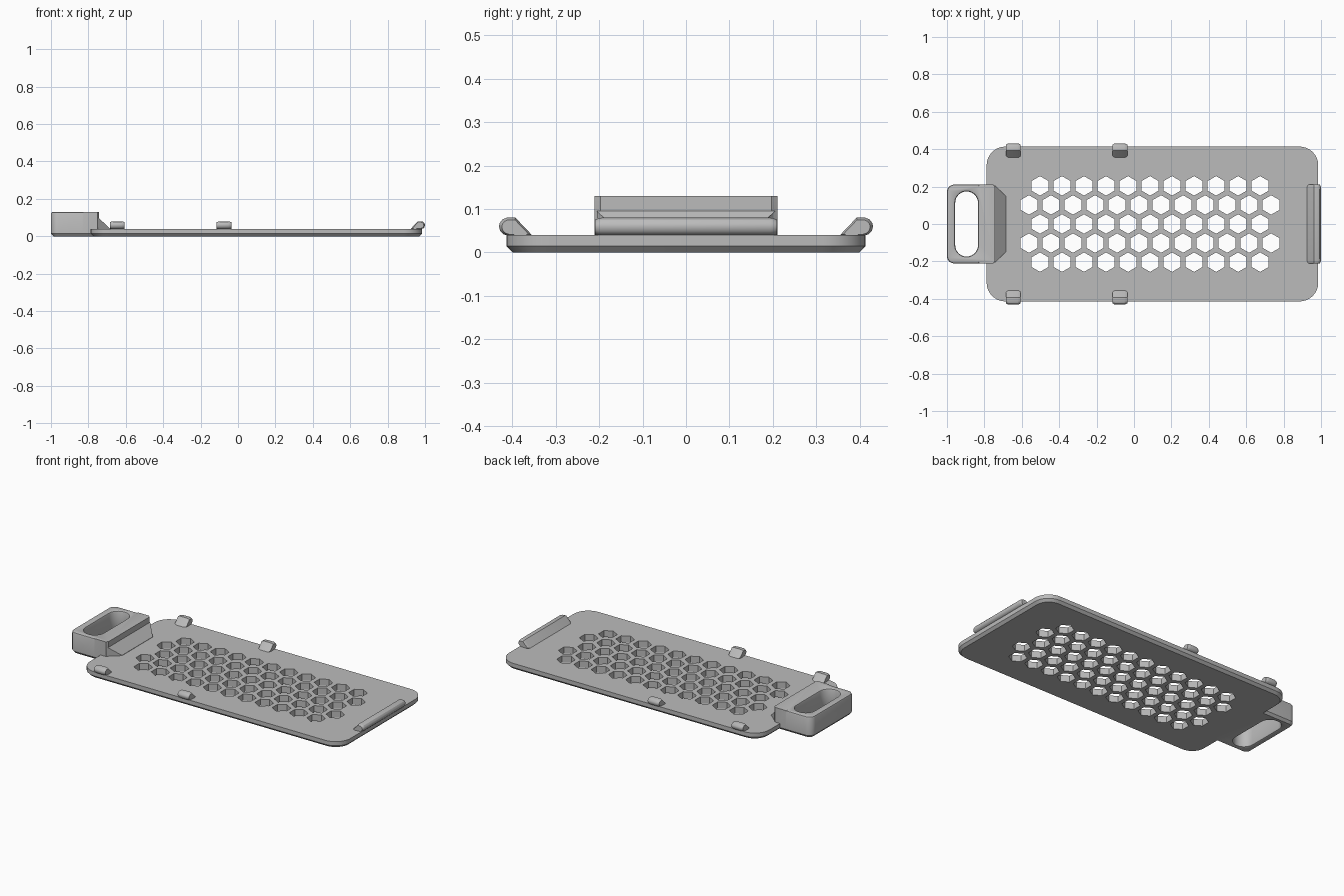
import bpy, bmesh, math
from mathutils import Vector

if "Cube" in bpy.data.objects:
    bpy.data.objects.remove(bpy.data.objects["Cube"])

grey = bpy.data.materials.new("light grey plastic")
grey.diffuse_color = (0.5, 0.5, 0.5, 1)
grey.use_nodes = True
grey.node_tree.nodes["Principled BSDF"].inputs["Base Color"].default_value = grey.diffuse_color


def build(name, lofts):
    """Each loft is a list of point loops, skinned in order and capped at both ends."""
    bm = bmesh.new()
    for loops in lofts:
        rings = [[bm.verts.new(p) for p in loop] for loop in loops]
        n = len(rings[0])
        for a, b in zip(rings, rings[1:]):
            for i in range(n):
                j = (i + 1) % n
                bm.faces.new((a[i], a[j], b[j], b[i]))
        bm.faces.new(rings[0][::-1])
        bm.faces.new(rings[-1])
    bmesh.ops.recalc_face_normals(bm, faces=bm.faces)
    mesh = bpy.data.meshes.new(name)
    bm.to_mesh(mesh)
    bm.free()
    obj = bpy.data.objects.new(name, mesh)
    bpy.context.collection.objects.link(obj)
    mesh.materials.append(grey)
    return obj


def activate(obj):
    bpy.ops.object.select_all(action='DESELECT')
    obj.select_set(True)
    bpy.context.view_layer.objects.active = obj


def smooth(obj):
    activate(obj)
    bpy.ops.object.shade_smooth_by_angle(angle=math.radians(30))


def cut(obj, cutter):
    mod = obj.modifiers.new("cut", 'BOOLEAN')
    mod.operation = 'DIFFERENCE'
    mod.solver = 'EXACT'
    mod.object = cutter
    activate(obj)
    bpy.ops.object.modifier_apply(modifier=mod.name)
    bpy.data.objects.remove(cutter)


def arc(cx, cy, r, start, end, steps=8):
    return [(cx + r * math.cos(math.radians(start + (end - start) * i / steps)),
             cy + r * math.sin(math.radians(start + (end - start) * i / steps)))
            for i in range(steps + 1)]


def at(points, z):
    return [Vector((x, y, z)) for x, y in points]


# Tray plate with a chamfered lower edge
def plate_outline(d):
    x0, x1, y, r = -0.788, 0.985, 0.414, 0.10
    k = r - d
    return (arc(x1 - r, y - r, k, 0, 90) + arc(x0 + r, y - r, k, 90, 180)
            + arc(x0 + r, r - y, k, 180, 270) + arc(x1 - r, r - y, k, 270, 360))


plate = build("tray_plate", [[at(plate_outline(0.015), 0), at(plate_outline(0), 0.015),
                              at(plate_outline(0), 0.04)]])

# Honeycomb of hexagonal drain holes
pitch, holes = 0.1177, []
for row in range(-2, 3):
    count = 12 if row % 2 else 11
    for i in range(count):
        cx = 0.086 + (i - (count - 1) / 2) * pitch
        hexagon = arc(cx, row * pitch * 0.866, 0.052, 30, 330, 5)
        holes.append([at(hexagon, -0.05), at(hexagon, 0.1)])
cut(plate, build("hole_cutter", holes))
smooth(plate)


# Raised handle block, its top edge rounded around the outer end only
def handle_outline(d, inner=None):
    y, r, x0, x1 = 0.211, 0.04, -1.0, -0.742
    e = d if inner is None else inner
    half = [(x1, y - 0.014 - e), (x1 - 0.010, y - e), (-0.825, y - e), (-0.832, y - d)]
    half += arc(x0 + r, y - r, r - d, 90, 180)
    return half + [(px, -py) for px, py in reversed(half)]


handle = build("handle", [[at(handle_outline(0.013), 0), at(handle_outline(0), 0.015),
                           at(handle_outline(0), 0.120),
                           at(handle_outline(0.003, 0), 0.127),
                           at(handle_outline(0.010, 0), 0.13)]])


# Oval grip slot, flared at both rims
def slot(r):
    return arc(-0.895, 0.113, r, 0, 180, 16) + arc(-0.895, -0.113, r, 180, 360, 16)


levels = [(0.071, -0.02), (0.071, 0), (0.064, 0.003), (0.061, 0.010),
          (0.061, 0.120), (0.064, 0.127), (0.071, 0.13), (0.071, 0.15)]
cut(handle, build("slot_cutter", [[at(slot(r), z) for r, z in levels]]))
smooth(handle)

# Sloping gusset joining the handle to the plate
build("handle_gusset", [[
    [Vector(p) for p in ((-0.75, s * 0.205, 0.03), (-0.685, s * 0.15, 0.03),
                         (-0.685, s * 0.15, 0.042), (-0.742, s * 0.205, 0.095),
                         (-0.75, s * 0.205, 0.095))] for s in (-1, 1)]])

# Snap clips: ramped inside, rounded hook outside
HOOK = [(-0.058, 0.04), (-0.02, 0.08), (0.0, 0.08), (0.010, 0.076), (0.016, 0.068),
        (0.018, 0.060), (0.015, 0.049), (0.008, 0.042), (-0.005, 0.038), (-0.05, 0.035)]


def clip(name, half_len, place):
    loops = []
    for t, s in ((-half_len, 0.8), (0.008 - half_len, 0.94), (0.016 - half_len, 1),
                 (half_len - 0.016, 1), (half_len - 0.008, 0.94), (half_len, 0.8)):
        loops.append([place(-0.015 + (d + 0.015) * s, t, 0.055 + (z - 0.055) * s)
                      for d, z in HOOK])
    smooth(build(name, [loops]))


for cx, label in ((-0.645, "rear"), (-0.075, "middle")):
    for s, side in ((-1, "front"), (1, "back")):
        clip(f"{side}_{label}_clip", 0.039,
             lambda d, t, z: Vector((cx + t, s * (0.413 + d), z)))
clip("end_clip", 0.21, lambda d, t, z: Vector((0.982 + d, t, z)))
